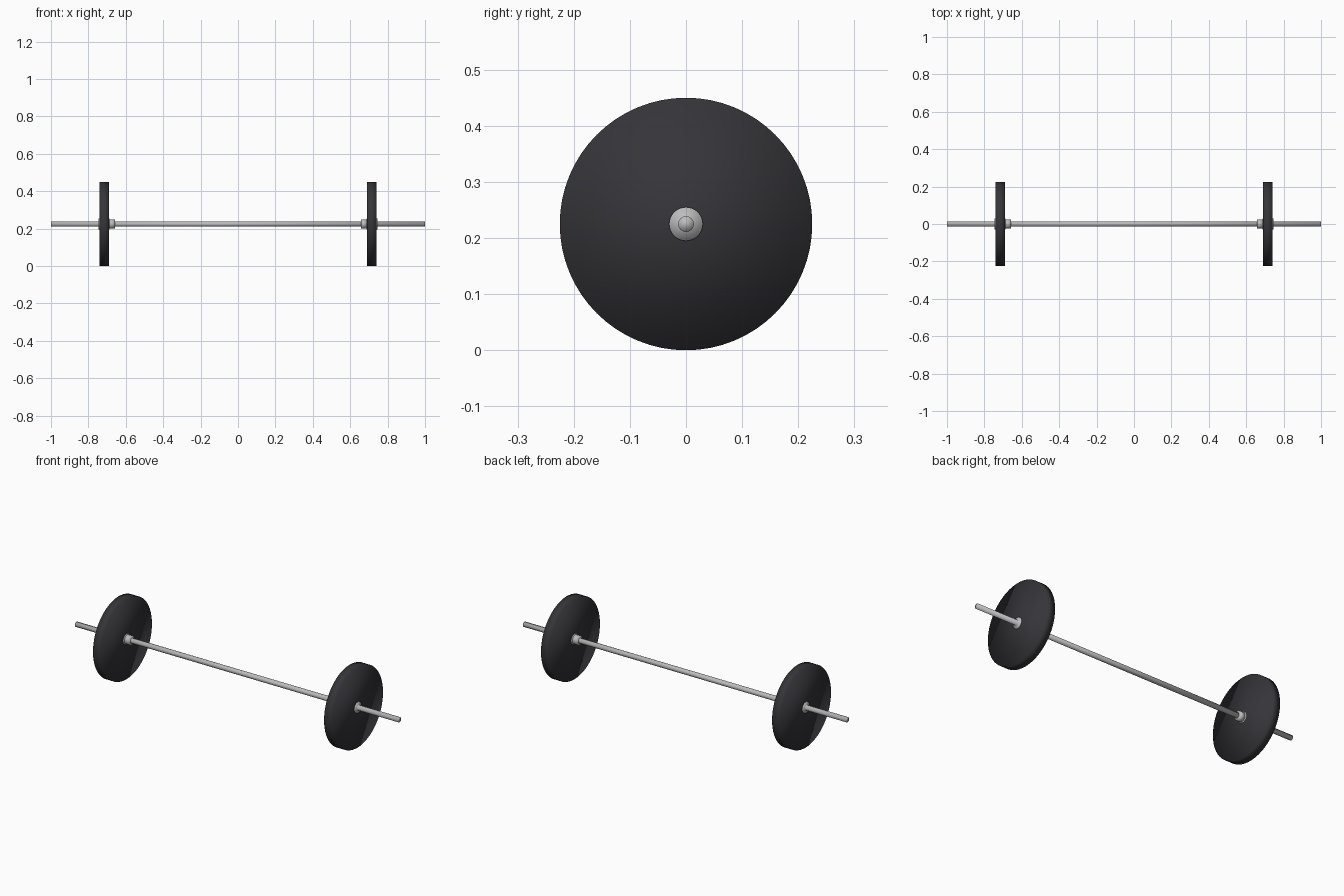
import bpy
import math

if "Cube" in bpy.data.objects:
    bpy.data.objects.remove(bpy.data.objects["Cube"])

CENTRE_Z = 0.225


def material(name, rgb):
    m = bpy.data.materials.new(name)
    m.diffuse_color = (*rgb, 1.0)
    m.use_nodes = True
    m.node_tree.nodes["Principled BSDF"].inputs["Base Color"].default_value = m.diffuse_color
    return m


steel = material("brushed_steel", (0.50, 0.50, 0.50))
rubber = material("black_rubber", (0.036, 0.036, 0.042))


def rod(name, x0, x1, radius, sides, mat):
    """Smooth cylinder lying along the x axis from x0 to x1."""
    bpy.ops.mesh.primitive_cylinder_add(
        vertices=sides, radius=radius, depth=abs(x1 - x0),
        location=((x0 + x1) / 2, 0, CENTRE_Z), rotation=(0, math.pi / 2, 0))
    ob = bpy.context.object
    ob.name = name
    ob.data.materials.append(mat)
    bpy.ops.object.shade_smooth()
    return ob


# Long bar
rod("bar", -1.0, 1.0, 0.014, 24, steel)

# Weight plate, through hub and inner collar at each end
for side, s in (("left", -1), ("right", 1)):
    rod(side + "_plate", s * 0.69, s * 0.74, 0.225, 64, rubber)
    rod(side + "_hub", s * 0.686, s * 0.745, 0.03, 32, steel)
    rod(side + "_collar", s * 0.657, s * 0.69, 0.025, 32, steel)
